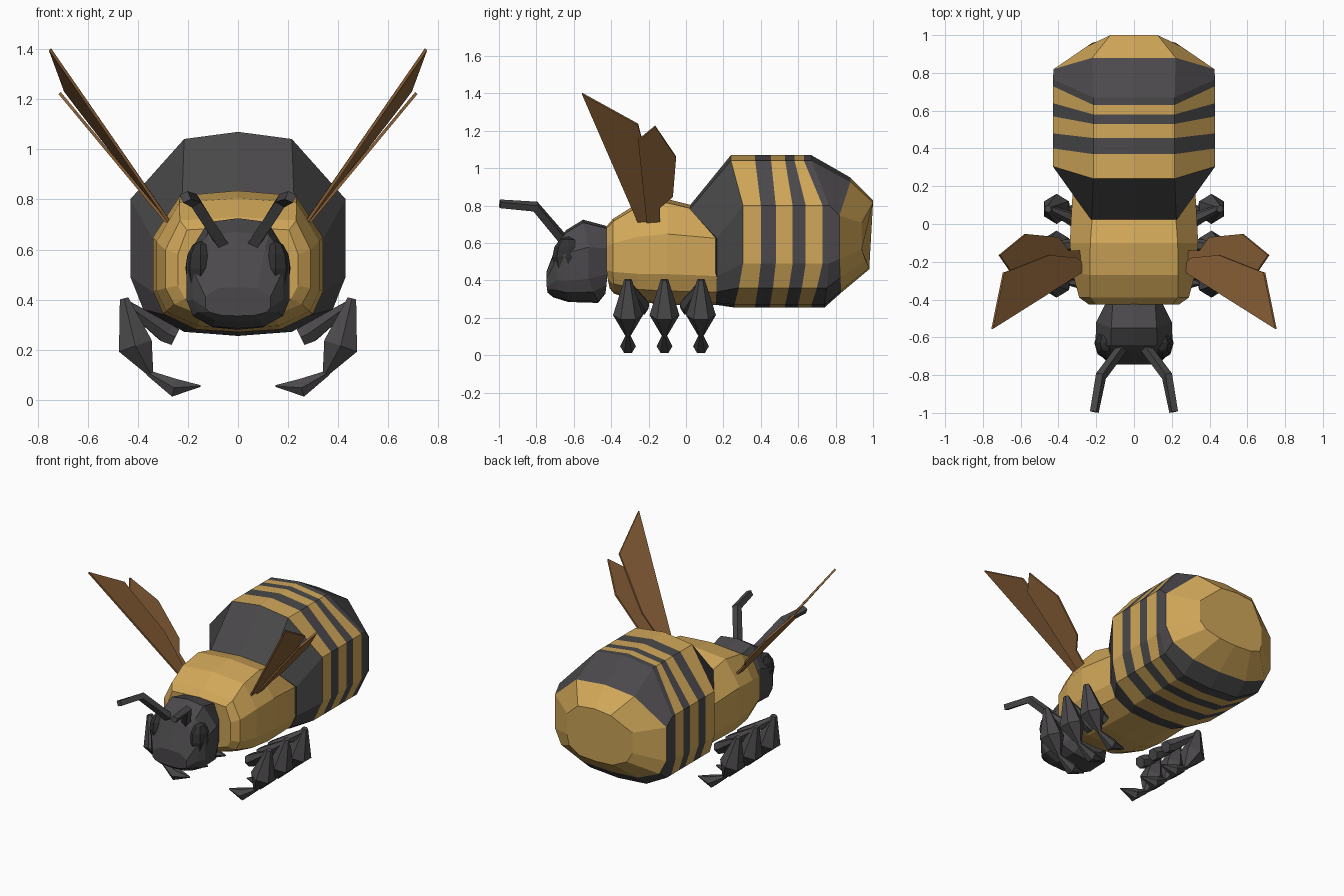
import bpy, bmesh, math
from mathutils import Vector

if "Cube" in bpy.data.objects:
    bpy.data.objects.remove(bpy.data.objects["Cube"])


def material(name, rgb):
    m = bpy.data.materials.new(name)
    m.diffuse_color = (*rgb, 1)
    m.use_nodes = True
    m.node_tree.nodes["Principled BSDF"].inputs["Base Color"].default_value = m.diffuse_color
    return m


YELLOW = material("yellow", (0.64, 0.39, 0.10))
DARK = material("dark", (0.07, 0.066, 0.07))
BLACK = material("black", (0.03, 0.03, 0.03))
BROWN = material("wing_brown", (0.27, 0.125, 0.042))


def finish(name, bm, mats, mirror=False, thick=0):
    bmesh.ops.recalc_face_normals(bm, faces=bm.faces)
    me = bpy.data.meshes.new(name)
    bm.to_mesh(me)
    bm.free()
    for m in mats:
        me.materials.append(m)
    ob = bpy.data.objects.new(name, me)
    bpy.context.collection.objects.link(ob)
    if thick:
        s = ob.modifiers.new("thickness", 'SOLIDIFY')
        s.thickness, s.offset = thick, 0
    if mirror:
        ob.modifiers.new("mirror", 'MIRROR')
    return ob


def skin(bm, rings, bands=None):
    """Bridge closed rings of points and cap both ends."""
    rs = [[bm.verts.new(p) for p in r] for r in rings]
    n = len(rs[0])
    bands = bands or [0] * (len(rs) - 1)
    for a, b, mi in zip(rs, rs[1:], bands):
        for i in range(n):
            j = (i + 1) % n
            bm.faces.new((a[i], a[j], b[j], b[i])).material_index = mi
    bm.faces.new(rs[0]).material_index = bands[0]
    bm.faces.new(rs[-1]).material_index = bands[-1]


def body_ring(yt, ys, yb, w, zb, zt, k):
    """12-sided section; y differs at top, side and bottom, k = top width."""
    half = [(0, 1, yt), (k, .965, yt), (1, .67, ys), (1, .29, ys),
            (.88, .13, (ys + yb) / 2), (.5, .02, yb), (0, 0, yb)]
    pts = [Vector((px * w, y, zb + pz * (zt - zb))) for px, pz, y in half]
    return pts + [Vector((-p.x, p.y, p.z)) for p in pts[-2:0:-1]]


def body(name, stations, bands, mats):
    bm = bmesh.new()
    skin(bm, [body_ring(*s) for s in stations], bands)
    return finish(name, bm, mats)


def tube(bm, path, side, n):
    """Limb through (x, y, z, radius) points; one vertex row lies along 'side'."""
    pts = [Vector(p[:3]) for p in path]
    rings = []
    for i, p in enumerate(pts):
        t = (pts[min(i + 1, len(pts) - 1)] - pts[max(i - 1, 0)]).normalized()
        u = (side - t * side.dot(t)).normalized()
        v = t.cross(u)
        r = path[i][3]
        rings.append([p + r * (u * math.cos(a) + v * math.sin(a))
                      for a in (2 * math.pi * j / n for j in range(n))])
    skin(bm, rings)


# Striped abdomen
stripes = [(.24, .305, .26), (.37, .40, .37), (.455, .48, .45),
           (.53, .57, .53), (.58, .64, .60), (.63, .73, .67), (.67, .765, .74)]
body("abdomen",
     [(.02, .165, .16, .33, .27, .80, .68)]
     + [(*s, .43, .255, 1.07, .5) for s in stripes]
     + [(.88, .82, .83, .425, .335, .95, .52),
        (1.0, .94, .98, .25, .46, .83, .5)],
     [1, 0, 1, 0, 1, 0, 1, 1, 0], [YELLOW, DARK])

# Thorax
body("thorax",
     [(-.425, -.425, -.41, .24, .36, .69, .85),
      (-.39, -.39, -.385, .29, .33, .73, .8),
      (-.27, -.26, -.25, .325, .285, .805, .72),
      (-.10, -.10, -.10, .34, .27, .835, .68),
      (.04, .165, .165, .325, .27, .80, .68)],
     None, [YELLOW])

# Head with sloping face and muzzle
body("head",
     [(-.42, -.42, -.43, .15, .33, .69, .75),
      (-.55, -.52, -.47, .20, .28, .725, .6),
      (-.64, -.65, -.63, .205, .285, .67, .6),
      (-.68, -.69, -.71, .18, .31, .62, .6),
      (-.745, -.745, -.74, .13, .335, .45, .6)],
     None, [DARK])

# Eyes
bm = bmesh.new()
bmesh.ops.create_uvsphere(bm, u_segments=8, v_segments=6, radius=1)
for v in bm.verts:
    v.co = Vector((.15 + v.co.x * .06, -.63 + v.co.y * .085, .525 + v.co.z * .11))
finish("eyes", bm, [BLACK], mirror=True)

# Antennae
bm = bmesh.new()
tube(bm, [(.05, -.64, .60, .03), (.175, -.805, .795, .03), (.21, -.995, .81, .025)],
     Vector((1, 0, .4)), 4)
finish("antennae", bm, [DARK], mirror=True)

# Wings, outlines in (y, z) laid on a leaning plane
fore = [(-.256, .71), (-.556, 1.40), (-.257, 1.235), (-.24, 1.17),
        (-.165, .925), (-.18, .75), (-.21, .70)]
hind = [(-.256, 1.15), (-.165, 1.225), (-.053, 1.06), (-.07, .85),
        (-.14, .79), (-.14, .71), (-.21, .71)]
for name, outline, slope, x0 in (("forewings", fore, .69, .275), ("hindwings", hind, .83, .285)):
    bm = bmesh.new()
    lean = .13 if name == "forewings" else 0
    bm.faces.new([bm.verts.new((x0 + (z - .71) * slope + lean * max(0, (y + .556)) * (z - .71) * 2.6, y, z))
                  for y, z in outline])
    finish(name, bm, [BROWN], mirror=True, thick=.012)

# Legs: hip, swollen shin and pointed foot, three pairs
for name, y, root in (("front_legs", -.31, -.24), ("middle_legs", -.115, -.115),
                      ("hind_legs", .08, .01)):
    bm = bmesh.new()
    side = Vector((0, 1, 0))
    tube(bm, [(.25, root, .25, .04), (.29, root, .27, .045), (.445, y, .38, .02)], side, 6)
    tube(bm, [(.455, y, .405, .02), (.41, y, .215, .08), (.35, y, .105, .015)], side, 6)
    tube(bm, [(.36, y, .108, .012), (.255, y, .048, .042), (.15, y, .055, .004)], side, 6)
    finish(name, bm, [DARK], mirror=True)
